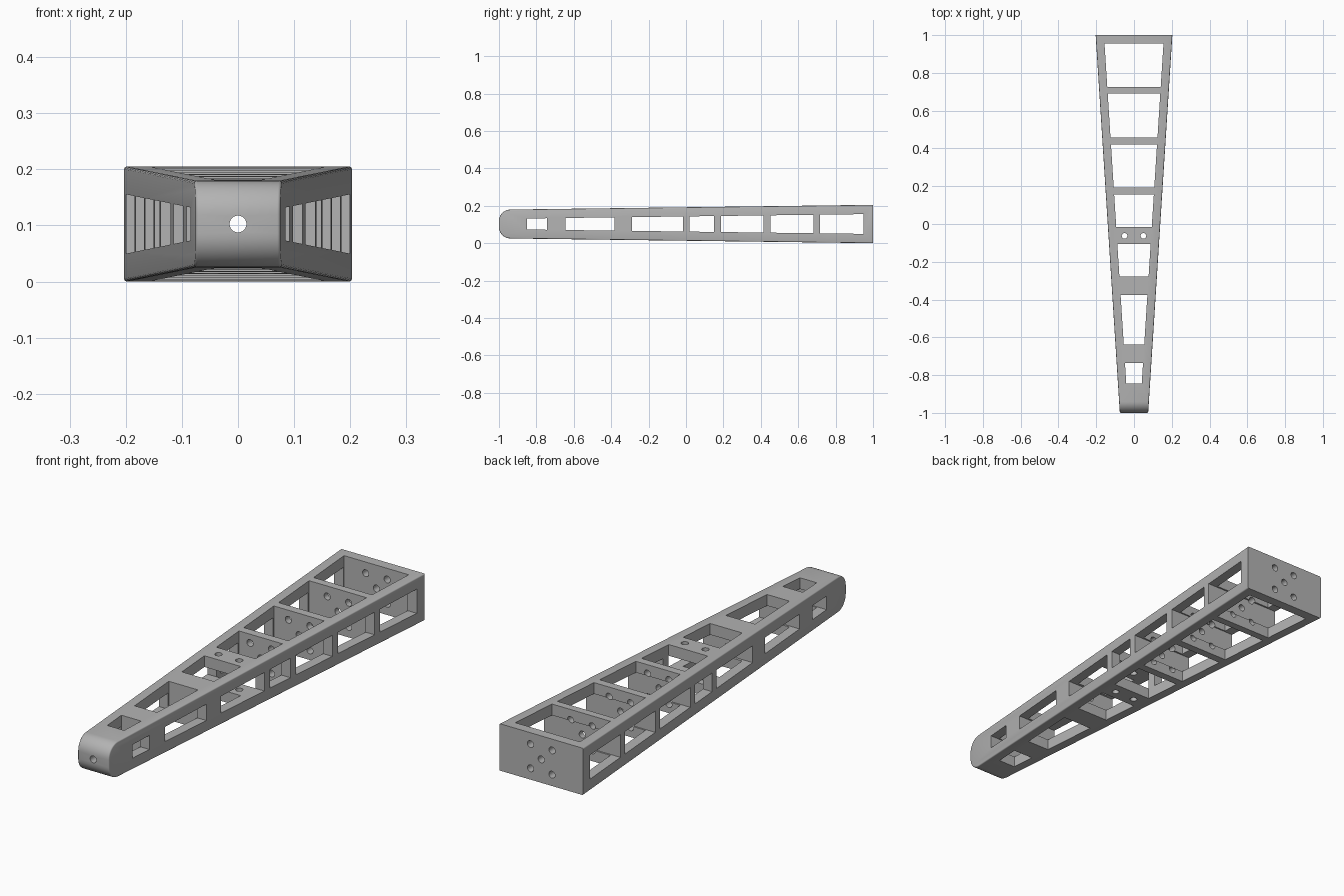
import bpy
import bmesh
from math import radians
from mathutils import Matrix, Vector

cube = bpy.data.objects.get("Cube")
if cube:
    bpy.data.objects.remove(cube, do_unlink=True)

MID = 0.1025      # height of the centre line
WALL_X = 0.044    # side wall thickness
WALL_Z = 0.049    # top and bottom rail thickness
HOLE = 0.015      # bolt hole radius


def half_width(y):
    return 0.139 + 0.064 * y


def half_height(y):
    return 0.0895 + 0.013 * y


def add_frustum(bm, y0, y1, size):
    """Box from y0 to y1 whose half sizes at each end come from size(y)."""
    verts = bmesh.ops.create_cube(bm, size=2)["verts"]
    for v in verts:
        y = y0 if v.co.y < 0 else y1
        sx, sz = size(y)
        v.co = Vector((v.co.x * sx, y, MID + v.co.z * sz))


def add_hole(bm, centre, length, axis):
    turn = Matrix.Rotation(radians(90), 4, "X") if axis == "Y" else Matrix()
    bmesh.ops.create_cone(bm, cap_ends=True, segments=24, radius1=HOLE, radius2=HOLE,
                          depth=length, matrix=Matrix.Translation(centre) @ turn)


def make_object(name, bm):
    mesh = bpy.data.meshes.new(name)
    bmesh.ops.recalc_face_normals(bm, faces=bm.faces)
    bm.to_mesh(mesh)
    bm.free()
    obj = bpy.data.objects.new(name, mesh)
    bpy.context.collection.objects.link(obj)
    return obj


# Tapered solid arm
bm = bmesh.new()
add_frustum(bm, -1, 1, lambda y: (half_width(y), half_height(y)))

# Rounded nose
nose = [e for e in bm.edges if all(v.co.y < -0.9 for v in e.verts)
        and abs(e.verts[0].co.x - e.verts[1].co.x) > 0.05]
bmesh.ops.bevel(bm, geom=nose, offset=0.06, segments=10, profile=0.5, affect="EDGES")

# Softened long edges
bm.normal_update()
rim = [e for e in bm.edges
       if sum(abs(f.normal.x) > 0.9 for f in e.link_faces) == 1
       and any(v.co.y < 0.99 for v in e.verts)]
bmesh.ops.bevel(bm, geom=rim, offset=0.005, segments=3, profile=0.5, affect="EDGES")
arm = make_object("tapered_arm", bm)

# Windows through the top and bottom
bm = bmesh.new()
for y0, y1 in [(-0.845, -0.737), (-0.637, -0.377), (-0.277, -0.106), (-0.015, 0.157),
               (0.193, 0.422), (0.458, 0.69), (0.724, 0.956)]:
    add_frustum(bm, y0, y1, lambda y: (half_width(y) - WALL_X, 0.3))
top_cutter = make_object("top_window_cutter", bm)

# Windows through the sides
bm = bmesh.new()
for y0, y1 in [(-0.85, -0.742), (-0.645, -0.382), (-0.288, -0.015), (0.02, 0.15),
               (0.186, 0.415), (0.452, 0.683), (0.717, 0.95)]:
    add_frustum(bm, y0, y1, lambda y: (0.5, half_height(y) - WALL_Z))
side_cutter = make_object("side_window_cutter", bm)

# Bolt holes: one along the whole arm, four through the rear bulkheads, two in the cross plate
bm = bmesh.new()
add_hole(bm, (0, 0, MID), 2.4, "Y")
for sx in (-1, 1):
    for sz in (-1, 1):
        add_hole(bm, (sx * 0.052, 0.6, MID + sz * 0.053), 1.0, "Y")
    add_hole(bm, (sx * 0.05, -0.063, MID), 0.6, "Z")
hole_cutter = make_object("bolt_hole_cutter", bm)

# Cut the arm
bpy.context.view_layer.objects.active = arm
for cutter in (top_cutter, side_cutter, hole_cutter):
    cutter.hide_render = True
    mod = arm.modifiers.new(cutter.name, "BOOLEAN")
    mod.operation = "DIFFERENCE"
    mod.solver = "EXACT"
    mod.object = cutter
    bpy.ops.object.modifier_apply(modifier=mod.name)
    bpy.data.objects.remove(cutter, do_unlink=True)

# Grey finish
grey = bpy.data.materials.new("plain grey")
grey.use_nodes = True
colour = (0.45, 0.45, 0.45, 1)
grey.diffuse_color = colour
grey.node_tree.nodes["Principled BSDF"].inputs["Base Color"].default_value = colour
arm.data.materials.clear()
arm.data.materials.append(grey)

bpy.ops.object.select_all(action="DESELECT")
arm.select_set(True)
bpy.ops.object.shade_smooth_by_angle(angle=radians(30))
